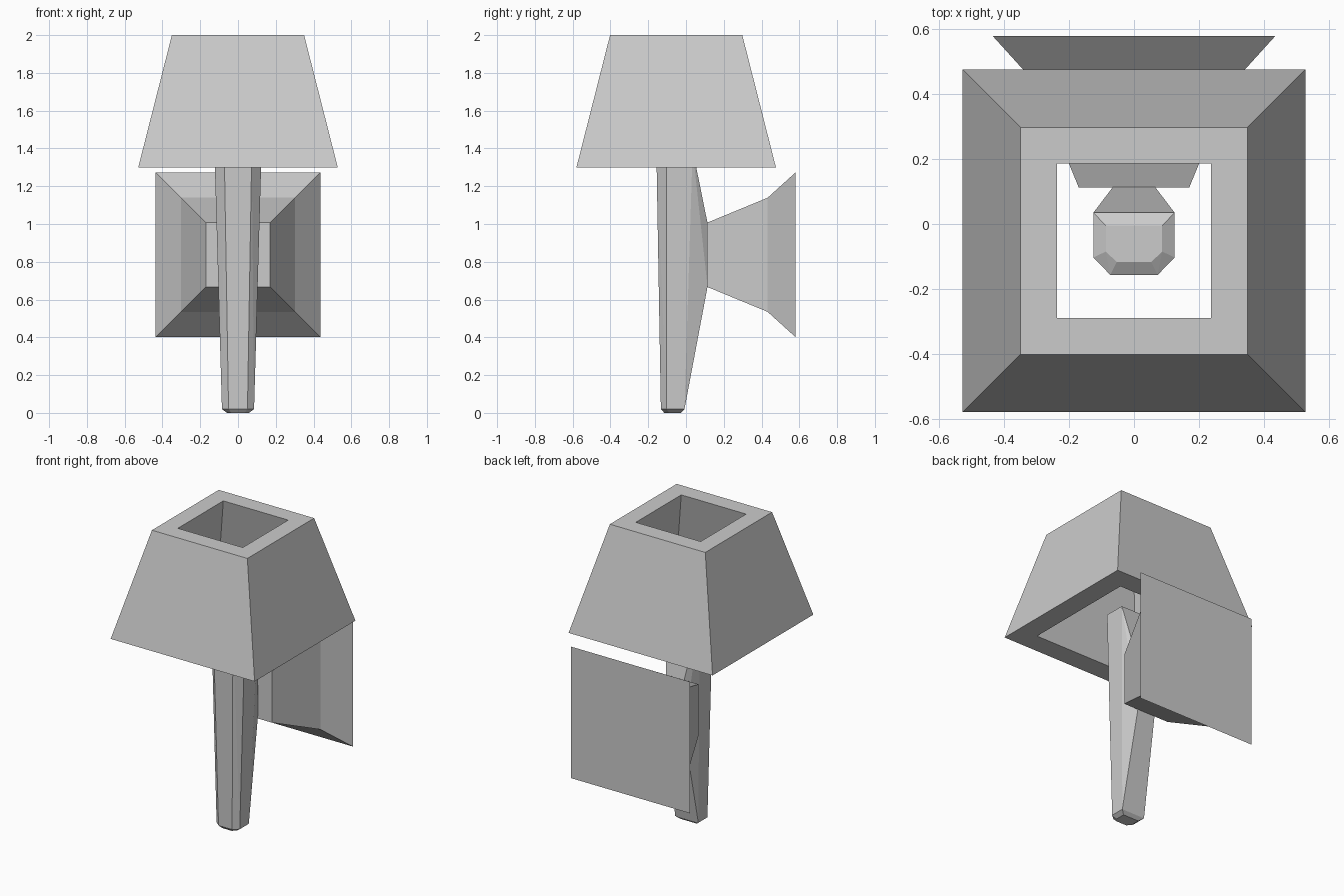
import bpy, bmesh

if "Cube" in bpy.data.objects:
    bpy.data.objects.remove(bpy.data.objects["Cube"])


def add_object(name, bm):
    bmesh.ops.recalc_face_normals(bm, faces=bm.faces[:])
    mesh = bpy.data.meshes.new(name)
    bm.to_mesh(mesh)
    bm.free()
    obj = bpy.data.objects.new(name, mesh)
    bpy.context.collection.objects.link(obj)
    return obj


def rect(hx, hy):
    return [(-hx, -hy), (hx, -hy), (hx, hy), (-hx, hy)]


def bridge(bm, rings):
    for a, b in zip(rings, rings[1:]):
        n = len(a)
        for i in range(n):
            j = (i + 1) % n
            bm.faces.new((a[i], a[j], b[j], b[i]))


# lamp shade: hollow tapered square tube (outer and inner walls, joined by rims)
bm = bmesh.new()
cy = -0.052
loops = [(0.528, 1.3), (0.35, 2.0), (0.238, 2.0), (0.39, 1.3)]
rings = [[bm.verts.new((x, y + cy, z)) for x, y in rect(h, h)] for h, z in loops]
bridge(bm, rings + rings[:1])
add_object("lamp_shade", bm)

# wall mount: flared square block, wide flat face at the back
bm = bmesh.new()
cz = 0.837
loops = [(0.17, 0.112), (0.302, 0.432), (0.436, 0.58)]
rings = [[bm.verts.new((x, y, z + cz)) for x, z in rect(h, h)] for h, y in loops]
bridge(bm, rings)
bm.faces.new(rings[0])
bm.faces.new(rings[-1])
add_object("wall_mount", bm)

# stem: tapered six-sided post with bevelled ends and a ridge behind
bm = bmesh.new()
# z, half width, front half width, front y, chamfer y, back y
sections = [(0.0, 0.058, 0.035, -0.115, -0.09, -0.028),
            (0.02, 0.085, 0.05, -0.133, -0.103, -0.008),
            (1.395, 0.125, 0.073, -0.157, -0.103, 0.035),
            (1.42, 0.087, 0.053, -0.117, -0.085, -0.005)]
for z, w, fw, fy, my, by in sections:
    for s in (-1, 1):
        for x, y in ((fw, fy), (w, my), (w, by)):
            bm.verts.new((s * x, y, z))
for z in (0.668, 1.005):
    for s in (-1, 1):
        bm.verts.new((s * 0.065, 0.114, z))
bmesh.ops.convex_hull(bm, input=bm.verts[:])
bmesh.ops.dissolve_limit(bm, angle_limit=0.02, verts=bm.verts[:], edges=bm.edges[:])
add_object("stem", bm)
